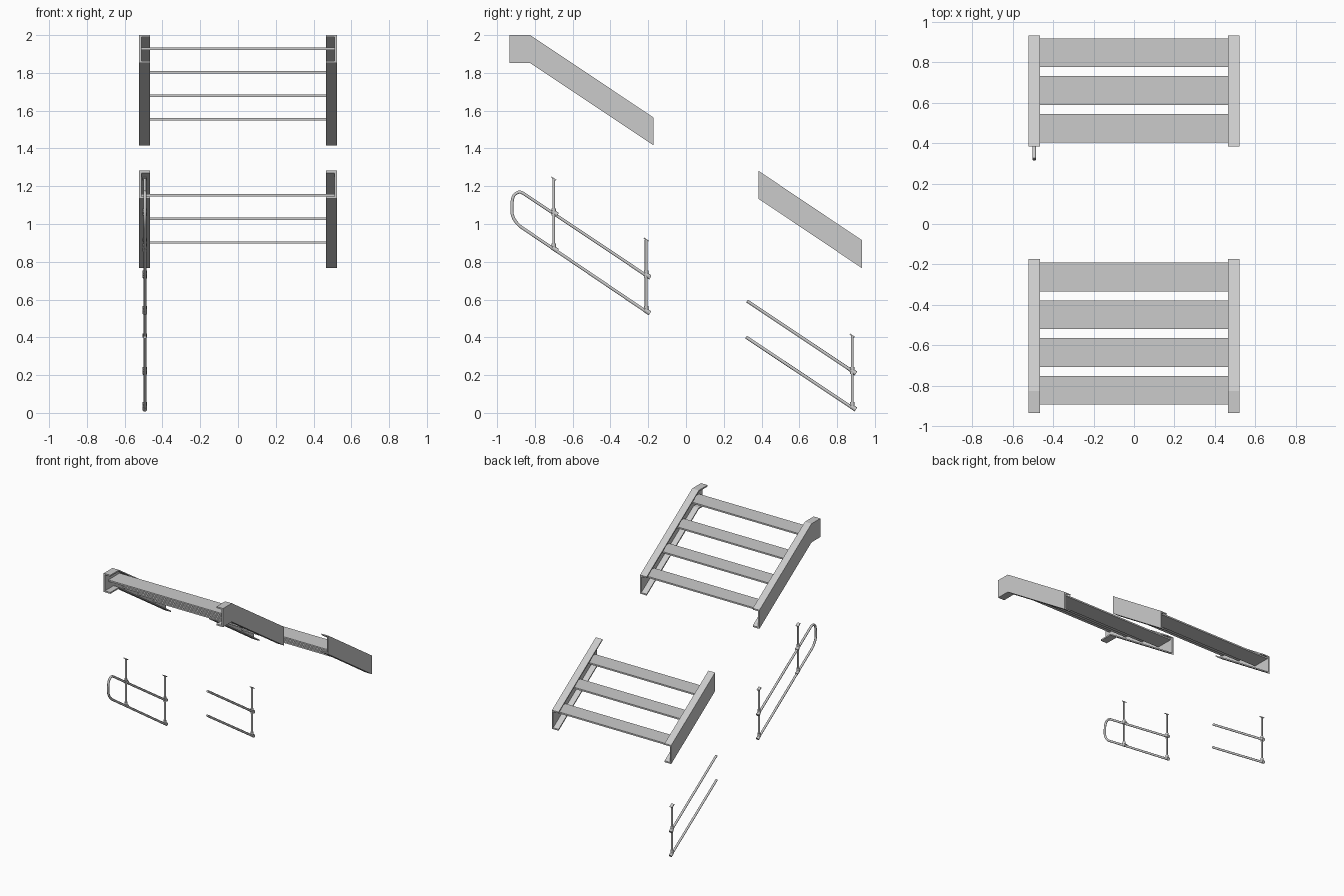
import bpy, bmesh
from mathutils import Vector

if "Cube" in bpy.data.objects:
    bpy.data.objects.remove(bpy.data.objects["Cube"])

RAIL_X = -0.493
SLOPE = Vector((0, 0.83, -0.557)).normalized()


def finish(bm, name, smooth=False):
    bmesh.ops.recalc_face_normals(bm, faces=bm.faces[:])
    me = bpy.data.meshes.new(name)
    bm.to_mesh(me)
    bm.free()
    ob = bpy.data.objects.new(name, me)
    bpy.context.collection.objects.link(ob)
    if smooth:
        bpy.ops.object.select_all(action='DESELECT')
        ob.select_set(True)
        bpy.context.view_layer.objects.active = ob
        bpy.ops.object.shade_smooth_by_angle()
    return ob


def channel(name, side, path, height=0.148):
    """C-channel stringer, open toward the middle; path = (y, top z)."""
    o, i, w, t = 0.523, 0.465, 0.011, 0.011
    prof = [(i, 0), (o, 0), (o, -height), (i, -height),
            (i, t - height), (o - w, t - height), (o - w, -t), (i, -t)]
    bm = bmesh.new()
    rings = [[bm.verts.new((side * x, y, z + dz)) for x, dz in prof] for y, z in path]
    n = len(prof)
    for a, b in zip(rings, rings[1:]):
        for k in range(n):
            bm.faces.new((a[k], a[(k + 1) % n], b[(k + 1) % n], b[k]))
    bm.faces.new(rings[0])
    bm.faces.new(rings[-1][::-1])
    finish(bm, name)


def tread(name, y, z):
    bm = bmesh.new()
    bmesh.ops.create_cube(bm, size=1)
    bmesh.ops.scale(bm, vec=(1.024, 0.142, 0.012), verts=bm.verts)
    bmesh.ops.translate(bm, vec=(0, y, z), verts=bm.verts)
    finish(bm, name)


def rod(name, a, b, r):
    """Cylinder between two (y, z) points in the railing plane."""
    a, b = Vector((RAIL_X, *a)), Vector((RAIL_X, *b))
    bm = bmesh.new()
    bmesh.ops.create_cone(bm, cap_ends=True, segments=16, radius1=r, radius2=r,
                          depth=(b - a).length)
    q = (b - a).to_track_quat('Z', 'Y')
    bmesh.ops.rotate(bm, cent=(0, 0, 0), matrix=q.to_matrix(), verts=bm.verts)
    bmesh.ops.translate(bm, vec=(a + b) / 2, verts=bm.verts)
    finish(bm, name, True)


def sleeve(name, y, z, half=0.017):
    c, d = Vector((y, z)), Vector((SLOPE.y, SLOPE.z)) * half
    rod(name, c - d, c + d, 0.0125)


def post(name, y, low, mid, top):
    """Post with collars at both rails and a sloped mounting plate."""
    rod(name, (y, low), (y, top), 0.0075)
    rod(name + "_low_collar", (y, low), (y, low + 0.03), 0.0115)
    rod(name + "_mid_collar", (y, mid - 0.012), (y, mid + 0.025), 0.0115)
    sleeve(name + "_low_sleeve", y + 0.006, low)
    sleeve(name + "_mid_sleeve", y + 0.006, mid)
    bm = bmesh.new()
    bmesh.ops.create_cube(bm, size=1)
    bmesh.ops.scale(bm, vec=(0.024, 0.03, 0.006), verts=bm.verts)
    q = SLOPE.to_track_quat('Y', 'Z')
    bmesh.ops.rotate(bm, cent=(0, 0, 0), matrix=q.to_matrix(), verts=bm.verts)
    bmesh.ops.translate(bm, vec=(RAIL_X, y, top), verts=bm.verts)
    finish(bm, name + "_plate")


# stringers of both flights
for side, label in ((-1, "left"), (1, "right")):
    channel("upper_stringer_" + label, side, [(-0.935, 2.0), (-0.825, 2.0), (-0.172, 1.564)])
    channel("lower_stringer_" + label, side, [(0.383, 1.282), (0.932, 0.914)])

# treads
for k in range(4):
    tread(f"upper_tread_{k + 1}", -0.822 + 0.1867 * k, 1.928 - 0.1247 * k)
for k in range(3):
    tread(f"lower_tread_{k + 1}", 0.474 + 0.1867 * k, 1.152 - 0.1247 * k)

# upper handrail with rounded return loop
cu = bpy.data.curves.new("upper_handrail", 'CURVE')
cu.dimensions = '3D'
cu.bevel_depth = 0.0085
cu.bevel_resolution = 3
cu.use_fill_caps = True
cu.resolution_u = 10
sp = cu.splines.new('BEZIER')
# y, z, incoming handle offset, outgoing handle offset
pts = [(-0.19, 0.714, (0.01, -0.007), (-0.1, 0.067)),
       (-0.852, 1.156, (0.1, -0.067), (-0.027, 0.018)),
       (-0.905, 1.158, (0.02, 0.014), (-0.016, -0.012)),
       (-0.922, 1.07, (0, 0.04), (0, -0.035)),
       (-0.866, 0.979, (-0.033, 0.022), (0.1, -0.067)),
       (-0.195, 0.526, (-0.1, 0.067), (0.01, -0.007))]
sp.bezier_points.add(len(pts) - 1)
for p, (y, z, h1, h2) in zip(sp.bezier_points, pts):
    p.handle_left_type = p.handle_right_type = 'FREE'
    p.co = (RAIL_X, y, z)
    p.handle_left = (RAIL_X, y + h1[0], z + h1[1])
    p.handle_right = (RAIL_X, y + h2[0], z + h2[1])
ob = bpy.data.objects.new("upper_handrail", cu)
bpy.context.collection.objects.link(ob)

# lower handrail
rod("lower_handrail_top", (0.323, 0.593), (0.895, 0.211), 0.0085)
rod("lower_handrail_bottom", (0.318, 0.401), (0.89, 0.021), 0.0085)

# posts
post("upper_post_rear", -0.70, 0.867, 1.058, 1.24)
post("upper_post_front", -0.211, 0.537, 0.728, 0.918)
post("lower_post", 0.88, 0.027, 0.218, 0.409)
